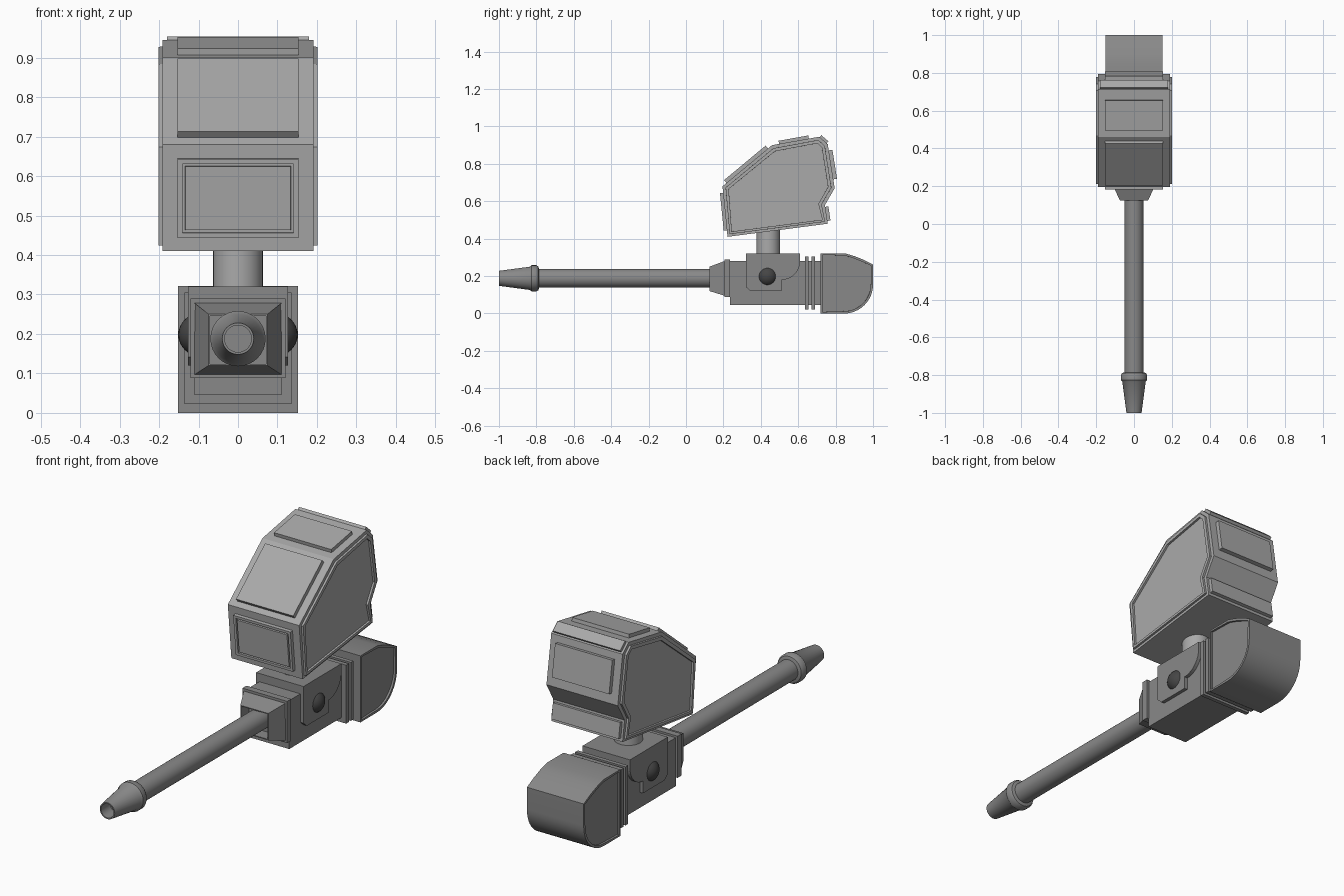
import bpy, bmesh, math
from mathutils import Vector

if "Cube" in bpy.data.objects:
    bpy.data.objects.remove(bpy.data.objects["Cube"])


def paint(name, v):
    m = bpy.data.materials.new(name)
    m.diffuse_color = (v, v, v, 1)
    m.use_nodes = True
    m.node_tree.nodes["Principled BSDF"].inputs["Base Color"].default_value = m.diffuse_color
    return m


LIGHT, DARK, BLACK = paint("hopper_grey", 0.4), paint("gun_grey", 0.25), paint("ball_black", 0.06)


def finish(name, bm, smooth=False, mat=DARK):
    bmesh.ops.recalc_face_normals(bm, faces=bm.faces[:])
    me = bpy.data.meshes.new(name)
    bm.to_mesh(me)
    bm.free()
    me.materials.append(mat)
    ob = bpy.data.objects.new(name, me)
    bpy.context.collection.objects.link(ob)
    if smooth:
        bpy.ops.object.select_all(action='DESELECT')
        ob.select_set(True)
        bpy.context.view_layer.objects.active = ob
        bpy.ops.object.shade_smooth_by_angle(angle=math.radians(35))
    return ob


def step_face(bm, direction, steps):
    """Inset the face looking along direction by (width, depth) steps."""
    f = max(bm.faces, key=lambda g: g.normal.dot(direction))
    for width, depth in steps:
        bmesh.ops.inset_region(bm, faces=[f], thickness=width)
        bmesh.ops.inset_region(bm, faces=[f], thickness=0.0002, depth=depth)


def prism(name, pts, hw, sides=(), facing=None, steps=(), taper=None, smooth=False, mat=DARK):
    """Side profile of (y, z) points made 2 * hw wide across x."""
    bm = bmesh.new()
    f = bm.faces.new([bm.verts.new((-hw, y, z)) for y, z in pts])
    ext = bmesh.ops.extrude_face_region(bm, geom=[f])
    for v in ext['geom']:
        if isinstance(v, bmesh.types.BMVert):
            v.co.x = hw
    if taper:
        y0 = min(v.co.y for v in bm.verts)
        for v in bm.verts:
            if v.co.y < y0 + 1e-4:
                v.co.x *= taper
    bmesh.ops.recalc_face_normals(bm, faces=bm.faces[:])
    for s in (1, -1):
        if sides:
            step_face(bm, Vector((s, 0, 0)), sides)
    if facing:
        step_face(bm, Vector((0, *facing)), steps)
    return finish(name, bm, smooth, mat)


def box(name, y0, y1, z0, z1, hw):
    return prism(name, [(y0, z0), (y1, z0), (y1, z1), (y0, z1)], hw)


def panel(name, p, q, t0, t1, hw, h=0.017, steps=()):
    """Raised plate lying on the profile edge p-q."""
    p, q = Vector(p), Vector(q)
    d = (q - p).normalized()
    n = Vector((d.y, -d.x))
    a, b = p.lerp(q, t0), p.lerp(q, t1)
    pts = [a - n * 0.01, b - n * 0.01, b + n * h, a + n * h]
    return prism(name, pts, hw, facing=tuple(n) if steps else None, steps=steps, mat=LIGHT)


def lathe(name, prof, z, segs=32):
    """Turn (radius, y) points about the gun axis."""
    bm = bmesh.new()
    rings = [[bm.verts.new((r * math.cos(2 * math.pi * i / segs), y,
                            z + r * math.sin(2 * math.pi * i / segs)))
              for i in range(segs)] for r, y in prof]
    for a, b in zip(rings, rings[1:]):
        for i in range(segs):
            j = (i + 1) % segs
            bm.faces.new((a[i], a[j], b[j], b[i]))
    bm.faces.new(rings[0])
    bm.faces.new(rings[-1])
    return finish(name, bm, True)


def arc(cy, cz, r, a0, a1, n):
    return [(cy + r * math.cos(math.radians(a0 + (a1 - a0) * i / n)),
             cz + r * math.sin(math.radians(a0 + (a1 - a0) * i / n))) for i in range(n + 1)]


# Hopper housing with rimmed sides
A, B, C, D = (.222, .41), (.758, .48), (.743, .58), (.795, .67)
E, F, G, H = (.758, .905), (.712, .945), (.46, .90), (.195, .68)
prism("hopper_body", [A, B, C, D, E, F, G, H], 0.191,
      sides=[(0.018, 0.01), (0.018, -0.01)], mat=LIGHT)

# Plates around the hopper
panel("hopper_lower_back_plate", B, C, 0.15, 0.9, 0.18)
panel("hopper_upper_back_plate", D, E, 0.2, 0.86, 0.153, 0.02)
panel("hopper_top_edge_plate", E, F, 0.12, 0.95, 0.18, 0.014)
panel("hopper_top_plate", F, G, 0.22, 0.85, 0.153)
panel("hopper_slope_plate", G, H, 0.08, 0.92, 0.153, 0.02)
panel("hopper_front_plate", H, A, 0.13, 0.87, 0.153, 0.017,
      steps=[(0.018, -0.01), (0.009, 0.01)])

# Neck tube between hopper and receiver
bm = bmesh.new()
bmesh.ops.create_cone(bm, cap_ends=True, segments=32, radius1=0.063, radius2=0.063, depth=0.2)
bmesh.ops.translate(bm, verts=bm.verts[:], vec=(0, 0.44, 0.39))
finish("feed_tube", bm, True, LIGHT)

# Receiver and its side saddle
box("receiver", 0.235, 0.73, 0.045, 0.28, 0.11)
prism("receiver_saddle", [(.32, .32), (.32, .142), (.345, .12), (.51, .12)]
      + arc(.51, .28, .10, -90, 0, 10) + [(.61, .32)], 0.127)
for i, y in enumerate((0.635, 0.67)):
    box(f"cooling_fin_{i + 1}", y, y + 0.02, 0.022, 0.305, 0.135)

# Pivot balls on both sides
for side, s in (("right", 1), ("left", -1)):
    bm = bmesh.new()
    bmesh.ops.create_uvsphere(bm, u_segments=32, v_segments=16, radius=0.054)
    bmesh.ops.translate(bm, verts=bm.verts[:], vec=(s * 0.097, 0.435, 0.198))
    finish("pivot_ball_" + side, bm, True, BLACK)

# Rear stock with rounded lower back
prism("rear_stock", [(.72, .322), (.72, 0)] + arc(.845, .155, .155, -90, 0, 12)
      + [(1.0, .262), (.95, .287), (.90, .307), (.85, .322)], 0.152,
      sides=[(0.012, -0.01)], smooth=True)

# Barrel shroud: collar and tapered socket
box("front_collar", 0.205, 0.236, 0.088, 0.29, 0.12)
prism("barrel_socket", [(.125, .12), (.2, .097), (.21, .097), (.21, .278), (.2, .278), (.125, .25)],
      0.11, facing=(-1, 0), steps=[(0.006, -0.06)], taper=0.68)

# Barrel and hollow muzzle
lathe("barrel", [(.05, .22), (.05, -.83)], 0.188)
lathe("muzzle", [(.05, -.785), (.064, -.79), (.07, -.80), (.07, -.825), (.062, -.835),
                 (.04, -1.0), (.034, -1.0), (.034, -.93)], 0.188)
